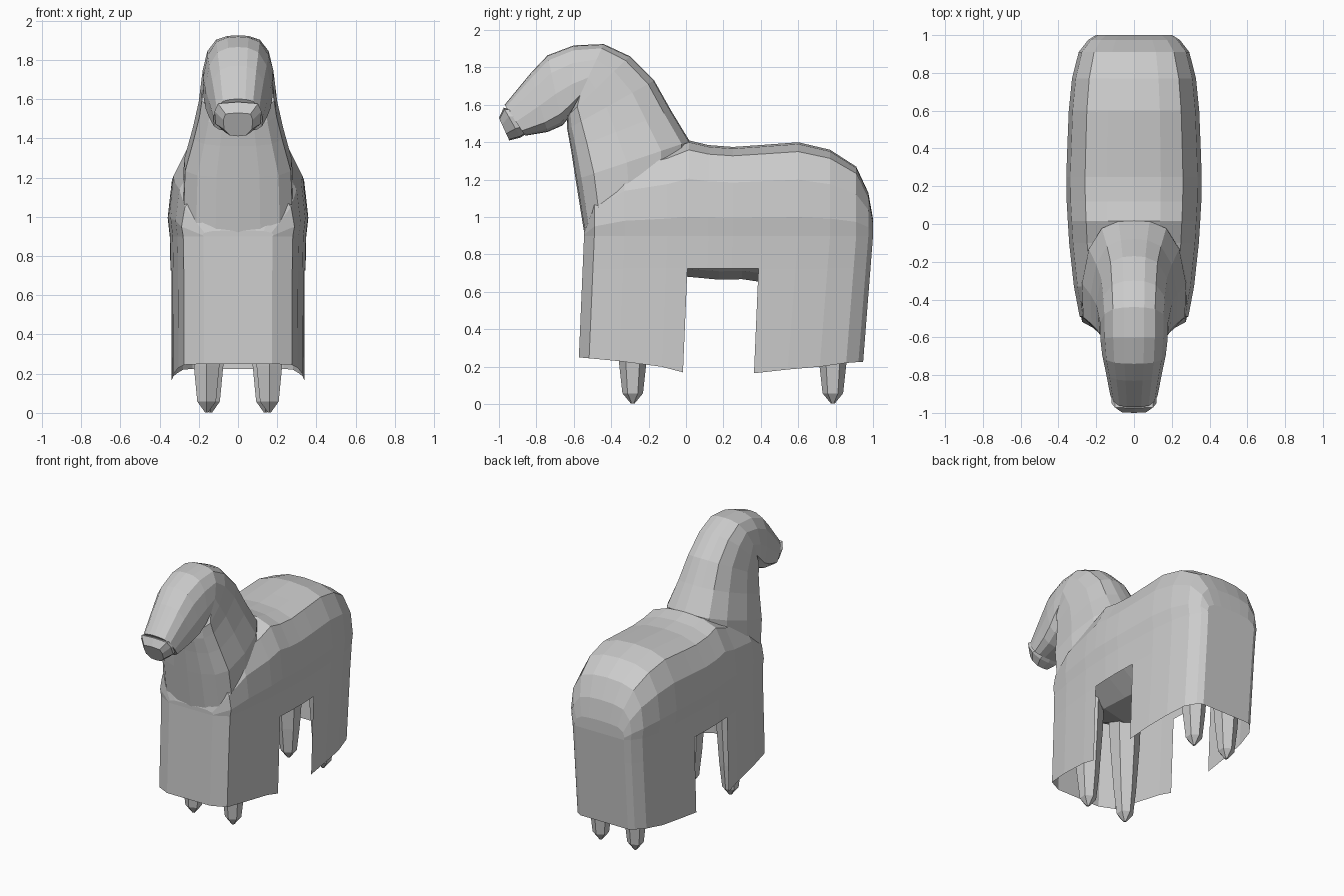
import bpy, math

if "Cube" in bpy.data.objects:
    bpy.data.objects.remove(bpy.data.objects["Cube"])


def make(name, verts, faces):
    me = bpy.data.meshes.new(name)
    me.from_pydata(verts, [], faces)
    me.update()
    ob = bpy.data.objects.new(name, me)
    bpy.context.collection.objects.link(ob)
    return ob


def loft(name, rings, caps=(True, True)):
    """Join equal-length closed rings into a tube."""
    n = len(rings[0])
    verts = [p for r in rings for p in r]
    faces = []
    for i in range(len(rings) - 1):
        for j in range(n):
            k = (j + 1) % n
            faces.append((i * n + j, i * n + k, (i + 1) * n + k, (i + 1) * n + j))
    if caps[0]:
        faces.append(tuple(reversed(range(n))))
    if caps[1]:
        faces.append(tuple(range(len(verts) - n, len(verts))))
    return make(name, verts, faces)


def slanted_ring(a, b, w, shape):
    """Ring in a plane through a and b (y, z), mirrored over x."""
    def pt(t, f):
        return (f * w, a[0] + (b[0] - a[0]) * t, a[1] + (b[1] - a[1]) * t)
    right = [pt(t, f) for t, f in shape]
    left = [pt(t, -f) for t, f in shape[-2:0:-1]]
    return right + left


# Cloth cover over the body: stations (y, half width, ridge z, hem z)
stations = [
    (-.545, .18, .93, .25), (-.49, .285, 1.15, .245), (-.33, .315, 1.3, .23),
    (-.1, .34, 1.36, .2), (.015, .347, 1.41, .17), (.12, .353, 1.385, .17),
    (.25, .355, 1.375, .17), (.395, .35, 1.385, .165), (.6, .342, 1.4, .185),
    (.77, .325, 1.36, .2), (.91, .29, 1.27, .22), (.975, .24, 1.13, .225),
    (1.0, .2, .99, .225)]
arch = [(0, 1), (.4, .98), (.73, .9), (.95, .6), (1.01, .2), (.98, 0)]


def cover_section(y, w, top, hem):
    half = [(w * f, .9 + (top - .9) * u) for f, u in arch]
    half += [(w * .97, .725), (w * .965, hem)]
    full = [(-x, z) for x, z in half[:0:-1]] + half
    rate = .03 if y < .5 else .055
    return [(x, y - rate * max(0, .9 - z) / .7, z) for x, z in full]


secs = [cover_section(*s) for s in stations]
n = len(secs[0])
faces = []
for i in range(len(secs) - 1):
    gap = 4 <= i <= 6                      # side openings between the legs
    for j in range(n - 1):
        if gap and j in (0, n - 2):
            continue
        faces.append((i * n + j, i * n + j + 1, (i + 1) * n + j + 1, (i + 1) * n + j))
for base in (0, (len(secs) - 1) * n):      # front and back panels
    for j in range(n // 2):
        a, b, c, d = base + j, base + j + 1, base + n - 2 - j, base + n - 1 - j
        faces.append((a, b, c, d) if b != c else (a, b, d))
make("body_cover", [p for s in secs for p in s], faces)

# Neck and head hood: (front or jaw point, back or crown point, half width)
oval = [(0, 0), (.01, .4), (.05, .75), (.16, .98), (.45, 1), (.75, .87),
        (.93, .62), (.99, .3), (1, 0)]
hood = [
    ((-.545, .92), (0, 1.2), .285), ((-.59, 1.2), (.02, 1.405), .275),
    ((-.615, 1.36), (-.08, 1.57), .23), ((-.635, 1.47), (-.17, 1.73), .2),
    ((-.635, 1.54), (-.3, 1.86), .188), ((-.59, 1.6), (-.44, 1.925), .18),
    ((-.62, 1.54), (-.6, 1.918), .178), ((-.66, 1.49), (-.74, 1.865), .168),
    ((-.74, 1.455), (-.83, 1.77), .15), ((-.86, 1.435), (-.97, 1.6), .125)]
loft("neck_and_head", [slanted_ring(a, b, w, oval) for a, b, w in hood], (False, True))

# Muzzle poking out of the hood
snout = [(0, 0), (.04, .55), (.3, .95), (.7, 1), (.95, .85), (1, 0)]
muzzle = [((-.83, 1.46), (-.88, 1.57), .115), ((-.885, 1.425), (-.975, 1.585), .12),
          ((-.945, 1.41), (-1.0, 1.53), .075)]
loft("muzzle", [slanted_ring(a, b, w, snout) for a, b, w in muzzle])

# Belly under the cover
belly = [(-.42, .2, .78), (-.2, .29, .7), (.02, .31, .68), (.18, .315, .665),
         (.3, .315, .668), (.42, .31, .65), (.65, .28, .7), (.85, .2, .8)]
rings = []
for y, w, low in belly:
    rings.append([(w * math.cos(k * math.pi / 5), y,
                   .9 + (.9 - low) * math.sin(k * math.pi / 5 + math.pi / 10))
                  for k in range(10)])
loft("belly", rings)


# Legs: tapered six-sided columns ending in a point
def leg(name, x, y, sign):
    prof = [(.85, .11), (.6, .1), (.25, .075), (.07, .055), (.015, .01)]
    rings = [[(sign * x + r * math.cos(k * math.pi / 3 + math.pi / 6),
               y + r * math.sin(k * math.pi / 3 + math.pi / 6), z)
              for k in range(6)] for z, r in prof]
    loft(name, rings)


for sign, side in ((-1, "left"), (1, "right")):
    leg("front_leg_" + side, .16, -.285, sign)
    leg("back_leg_" + side, .14, .785, sign)

# Bring the hoof tips down to the floor
for ob in bpy.data.objects:
    if "leg" in ob.name:
        ob.location.z = -.012
